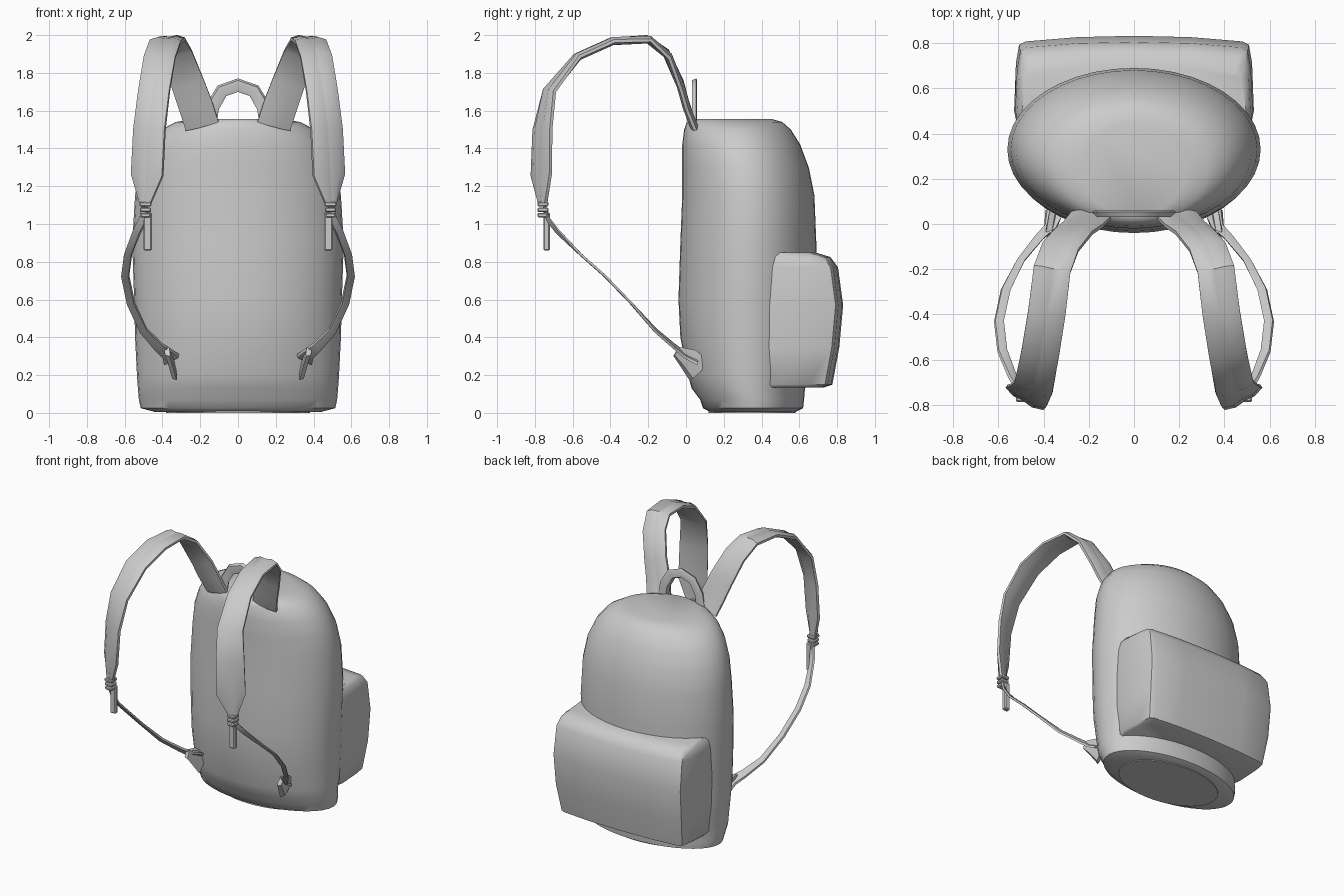
import bpy, bmesh, math
from mathutils import Vector

if "Cube" in bpy.data.objects:
    bpy.data.objects.remove(bpy.data.objects["Cube"])


def finish(bm, name, angle=40, mirror=False):
    bmesh.ops.recalc_face_normals(bm, faces=bm.faces[:])
    me = bpy.data.meshes.new(name)
    bm.to_mesh(me)
    bm.free()
    ob = bpy.data.objects.new(name, me)
    bpy.context.collection.objects.link(ob)
    me.shade_smooth()
    me.set_sharp_from_angle(angle=math.radians(angle))
    if mirror:
        ob.modifiers.new("mirror", 'MIRROR')
    return ob


def loft(rings, name, **kw):
    """Skin a list of closed rings and cap both ends."""
    bm = bmesh.new()
    vs = [[bm.verts.new(p) for p in r] for r in rings]
    n = len(rings[0])
    for a, b in zip(vs, vs[1:]):
        for i in range(n):
            bm.faces.new((a[i], a[(i + 1) % n], b[(i + 1) % n], b[i]))
    bm.faces.new(vs[0])
    bm.faces.new(vs[-1])
    return finish(bm, name, **kw)


def ribbon(path, wdirs, widths, thick, section, name, **kw):
    """Sweep a flat section; wdirs give the direction across the band."""
    pts = [Vector(p) for p in path]
    rings = []
    for i, p in enumerate(pts):
        t = (pts[min(i + 1, len(pts) - 1)] - pts[max(i - 1, 0)]).normalized()
        w = Vector(wdirs[min(i, len(wdirs) - 1)])
        w = (w - t * w.dot(t)).normalized()
        nrm = t.cross(w)
        hw = widths[min(i, len(widths) - 1)]
        rings.append([p + w * (a * hw) + nrm * (b * thick) for a, b in section])
    return loft(rings, name, **kw)


def box(center, size, name, bevel):
    bm = bmesh.new()
    bmesh.ops.create_cube(bm, size=1)
    for v in bm.verts:
        v.co = Vector(center) + Vector(a * b for a, b in zip(v.co, size))
    bmesh.ops.bevel(bm, geom=bm.edges[:], offset=bevel, segments=1, affect='EDGES')
    return finish(bm, name, angle=30, mirror=True)


# Main bag: elliptical rings (z, front y, back y, half width)
body = [(0.005, .13, .58, .44), (.025, .09, .62, .515), (.07, .075, .625, .525),
        (.13, .03, .63, .53), (.2, .01, .66, .535), (.4, -.03, .68, .545),
        (.6, -.04, .69, .55), (.9, -.03, .69, .56), (1.15, -.02, .68, .545),
        (1.3, -.02, .65, .52), (1.42, -.02, .605, .47), (1.5, -.01, .555, .405),
        (1.54, .005, .51, .33), (1.557, .03, .45, .22)]
N = 40
rings = []
for z, y0, y1, hx in body:
    rings.append([(hx * math.cos(2 * math.pi * i / N),
                   (y0 + y1) / 2 + (y1 - y0) / 2 * math.sin(2 * math.pi * i / N), z)
                  for i in range(N)])
loft(rings, "bag_body", angle=50)

# Base disc under the bag
bm = bmesh.new()
bmesh.ops.create_cone(bm, cap_ends=True, segments=N, radius1=.5, radius2=.5, depth=.02)
for v in bm.verts:
    v.co = (v.co.x * .76, v.co.y * .46 + .35, v.co.z + .01)
finish(bm, "bag_base")

# Back pocket: boxy rings with a bulging outer face (z, back y, half width)
pocket = [(.135, .73, .49), (.15, .775, .505), (.35, .812, .525), (.57, .832, .53),
          (.77, .805, .525), (.825, .765, .515), (.848, .69, .495)]
rings = []
for z, yb, w in pocket:
    side = [(w - .02, .4), (w, .5), (w - .008, yb - .12), (w - .022, yb - .04), (w - .05, yb - .025), (.25, yb - .006)]
    rings.append([(x, y, z) for x, y in side] + [(0, yb, z)]
                 + [(-x, y, z) for x, y in reversed(side)])
loft(rings, "back_pocket", angle=45)

# Carry handle
flat = [(-1, -.6), (-.7, 1), (.7, 1), (1, .6), (.7, -1), (-.7, -1)]
arch = [(.15, .045, 1.53), (.135, .045, 1.62), (.085, .045, 1.705), (0, .045, 1.735)]
arch += [(-x, y, z) for x, y, z in reversed(arch[:-1])]
across = [(p[0], 0, p[2] - 1.6) for p in arch]
ribbon(arch, across, [.036], .014, flat, "carry_handle")

# Padded shoulder straps, two lobes with a centre groove
padded = [(-1, -.5), (-1, .3), (-.5, 1), (-.05, .75), (.05, .75), (.5, 1), (1, .3), (1, -.5), (.4, -1), (-.4, -1)]
path = [(.19, .04, 1.52), (.225, 0, 1.63), (.265, -.03, 1.74), (.325, -.1, 1.9), (.362, -.2, 1.978),
        (.385, -.39, 1.968), (.415, -.575, 1.885), (.445, -.725, 1.705),
        (.47, -.762, 1.5), (.482, -.768, 1.26), (.492, -.758, 1.11)]
wd = [(1, .1, -.2), (1, .05, -.2), (1, 0, -.15), (1, 0, 0), (1, 0, 0), (1, 0, 0), (1, .1, 0),
      (1, .35, 0), (1, .55, 0), (1, .6, 0), (1, .5, 0)]
hw = [.09, .09, .087, .083, .082, .083, .084, .087, .094, .096, .032]
ribbon(path, wd, hw, .021, padded, "shoulder_strap", mirror=True)

# Thin lower webbing back to the bag
path = [(.49, -.75, 1.09), (.5, -.735, 1.03), (.535, -.68, .96), (.582, -.56, .84), (.597, -.43, .725),
        (.567, -.29, .58), (.5, -.16, .435), (.42, -.06, .35), (.37, -.01, .31), (.35, .06, .28)]
ribbon(path, [(1, .3, .3)] * 3 + [(1, .2, -.2)] * 3 + [(1, .1, -.6)] * 4, [.022] * 7 + [.028, .035, .05],
       .007, flat, "lower_webbing", mirror=True)

# Sewn anchor tab where the webbing meets the bag
ribbon([(.375, -.05, .325), (.36, .01, .29), (.34, .075, .22)], [(.2, .25, 1)],
       [.03, .06, .075], .014, flat, "anchor_tab", mirror=True)

# Ribbed buckle and loose strap tail
for i, z in enumerate((1.105, 1.075, 1.047)):
    box((.49, -.757, z), (.064 - .004 * i, .06, .024), "buckle_bar_%d" % (i + 1), .006)
box((.478, -.738, .96), (.044, .034, .2), "strap_tail", .006)
